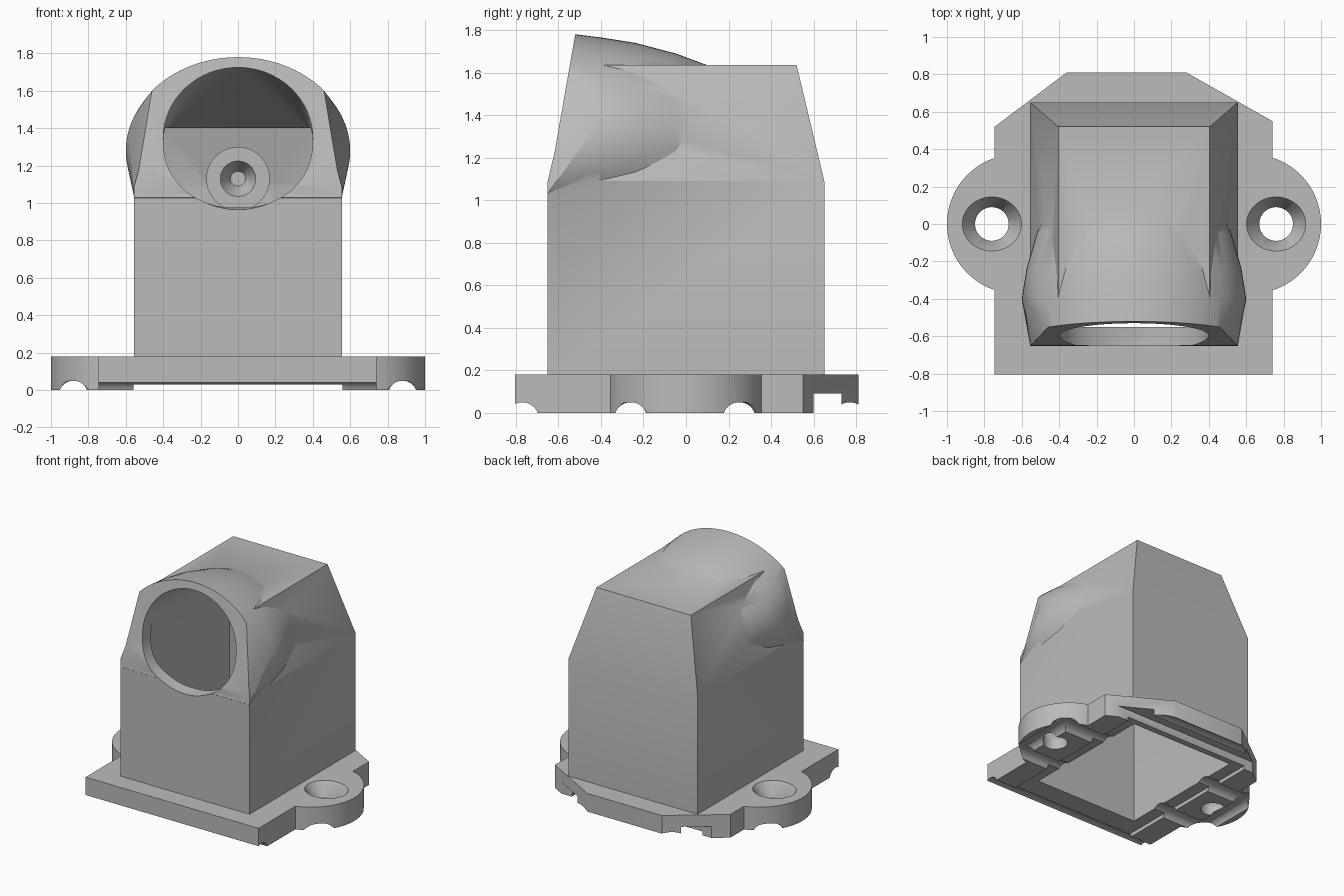
import bpy
import bmesh
from math import sin, cos, pi, radians

if "Cube" in bpy.data.objects:
    bpy.data.objects.remove(bpy.data.objects["Cube"])

grey = bpy.data.materials.new("light_grey")
grey.use_nodes = True
COLOUR = (0.5, 0.5, 0.5, 1)
grey.diffuse_color = COLOUR
grey.node_tree.nodes["Principled BSDF"].inputs["Base Color"].default_value = COLOUR


def ring(centre, r1, r2, axis, n=48, start=0, span=360):
    """Points of an ellipse around the given axis."""
    cx, cy, cz = centre
    pts = []
    for i in range(n):
        t = radians(start + span * i / (n if span == 360 else n - 1))
        a, b = r1 * cos(t), r2 * sin(t)
        pts.append({"x": (cx, cy + a, cz + b),
                    "y": (cx + a, cy, cz + b),
                    "z": (cx + a, cy + b, cz)}[axis])
    return pts


def rect(hx, hy, z):
    return [(sx * hx, sy * hy, z) for sx in (-1, 1) for sy in (-1, 1)]


def box(x0, x1, y0, y1, z0, z1):
    return [(x, y, z) for x in (x0, x1) for y in (y0, y1) for z in (z0, z1)]


def hull(name, points):
    """Convex solid around a set of points."""
    bm = bmesh.new()
    for p in points:
        bm.verts.new(p)
    res = bmesh.ops.convex_hull(bm, input=bm.verts[:])
    junk = {v for v in res["geom_interior"] + res["geom_unused"]
            if isinstance(v, bmesh.types.BMVert)}
    bmesh.ops.delete(bm, geom=list(junk), context="VERTS")
    bmesh.ops.dissolve_limit(bm, angle_limit=0.01, verts=bm.verts[:], edges=bm.edges[:])
    bmesh.ops.recalc_face_normals(bm, faces=bm.faces[:])
    mesh = bpy.data.meshes.new(name)
    bm.to_mesh(mesh)
    bm.free()
    mesh.materials.append(grey)
    obj = bpy.data.objects.new(name, mesh)
    bpy.context.collection.objects.link(obj)
    return obj


def combine(target, operation, points):
    """Join or cut a convex solid, then discard the helper."""
    tool = hull("helper", points)
    tool.hide_render = True
    mod = target.modifiers.new("boolean", "BOOLEAN")
    mod.operation, mod.solver, mod.object = operation, "EXACT", tool
    graph = bpy.context.evaluated_depsgraph_get()
    mesh = bpy.data.meshes.new_from_object(target.evaluated_get(graph))
    target.modifiers.clear()
    target.data = mesh
    bpy.data.objects.remove(tool)


def add(target, points):
    combine(target, "UNION", points)


def cut(target, points):
    combine(target, "DIFFERENCE", points)


def front_y(z):
    """Leaning plane of the spout's front face."""
    return -0.652 + (z - 1.03) * 0.175


# Housing: upright box with a tapered top
housing = hull("housing", rect(0.555, 0.65, 0.18) + rect(0.555, 0.65, 1.09)
               + rect(0.405, 0.52, 1.635))

# Rounded spout swelling out of the upper front
arc = ring((0, 0, 1.28), 0.6, 0.5, "y", 32, 40, 100)
face = [(x, front_y(z), z) for x, y, z in arc]
face += [(s * 0.555, front_y(1.03), 1.03) for s in (-1, 1)]
add(housing, face + ring((0, -0.4, 1.28), 0.6, 0.485, "y", 64)
    + ring((0, -0.24, 1.28), 0.575, 0.46, "y", 64)
    + ring((0, -0.05, 1.28), 0.52, 0.41, "y", 64)
    + ring((0, 0.1, 1.28), 0.45, 0.355, "y", 64))

# Hollow interior
cut(housing, rect(0.46, 0.55, 0.1) + rect(0.46, 0.55, 1.09) + rect(0.39, 0.47, 1.4))

# Round mouth narrowing into the interior
mouth = ring((0, 0, 1.345), 0.4, 0.38, "y", 64)
cut(housing, [(x, front_y(z) + d, z) for x, y, z in mouth for d in (-0.15, 0.04)]
    + box(-0.385, 0.385, 0.3, 0.35, 1.1, 1.39))

# Small funnel boss on the inner back wall
add(housing, ring((0, 0.42, 1.13), 0.17, 0.17, "y") + ring((0, 0.58, 1.13), 0.17, 0.17, "y"))
cut(housing, ring((0, 0.41, 1.13), 0.1, 0.1, "y") + ring((0, 0.52, 1.13), 0.04, 0.04, "y"))

# Base plate outline with clipped back corners
outline = [(-0.745, -0.805), (0.74, -0.805), (0.74, 0.55),
           (0.28, 0.81), (-0.36, 0.81), (-0.745, 0.52)]
plate = hull("base_plate", [(x, y, z) for x, y in outline for z in (0, 0.18)])

# Rounded mounting ears
for s in (-1, 1):
    add(plate, ring((s * 0.628, 0, 0), 0.372, 0.372, "z", 64)
        + ring((s * 0.628, 0, 0.18), 0.372, 0.372, "z", 64))

# Central opening and shallow underside recess
cut(plate, box(-0.46, 0.46, -0.55, 0.55, -0.1, 0.3))
cut(plate, box(-0.56, 0.56, -0.9, 0.9, -0.1, 0.03))

# Slot across the back of the underside
cut(plate, box(-1.1, 1.1, 0.6, 0.73, -0.1, 0.09))

# Round grooves across the underside
for y in (-0.77, -0.26, 0.25, 0.77):
    cut(plate, ring((-1.1, y, -0.02), 0.075, 0.07, "x", 32)
        + ring((1.1, y, -0.02), 0.075, 0.07, "x", 32))

for s in (-1, 1):
    # Groove under each ear
    cut(plate, ring((s * 0.88, -0.5, -0.02), 0.075, 0.07, "y", 32)
        + ring((s * 0.88, 0.5, -0.02), 0.075, 0.07, "y", 32))
    # Countersunk screw hole
    cut(plate, ring((s * 0.76, 0, -0.1), 0.09, 0.09, "z")
        + ring((s * 0.76, 0, 0.3), 0.09, 0.09, "z"))
    cut(plate, ring((s * 0.76, 0, 0.08), 0.09, 0.09, "z")
        + ring((s * 0.76, 0, 0.19), 0.165, 0.15, "z"))

# Smooth curved faces, keep corners crisp
bpy.ops.object.select_all(action="DESELECT")
for obj in (housing, plate):
    obj.select_set(True)
    bpy.context.view_layer.objects.active = obj
bpy.ops.object.shade_smooth_by_angle(angle=radians(30))
